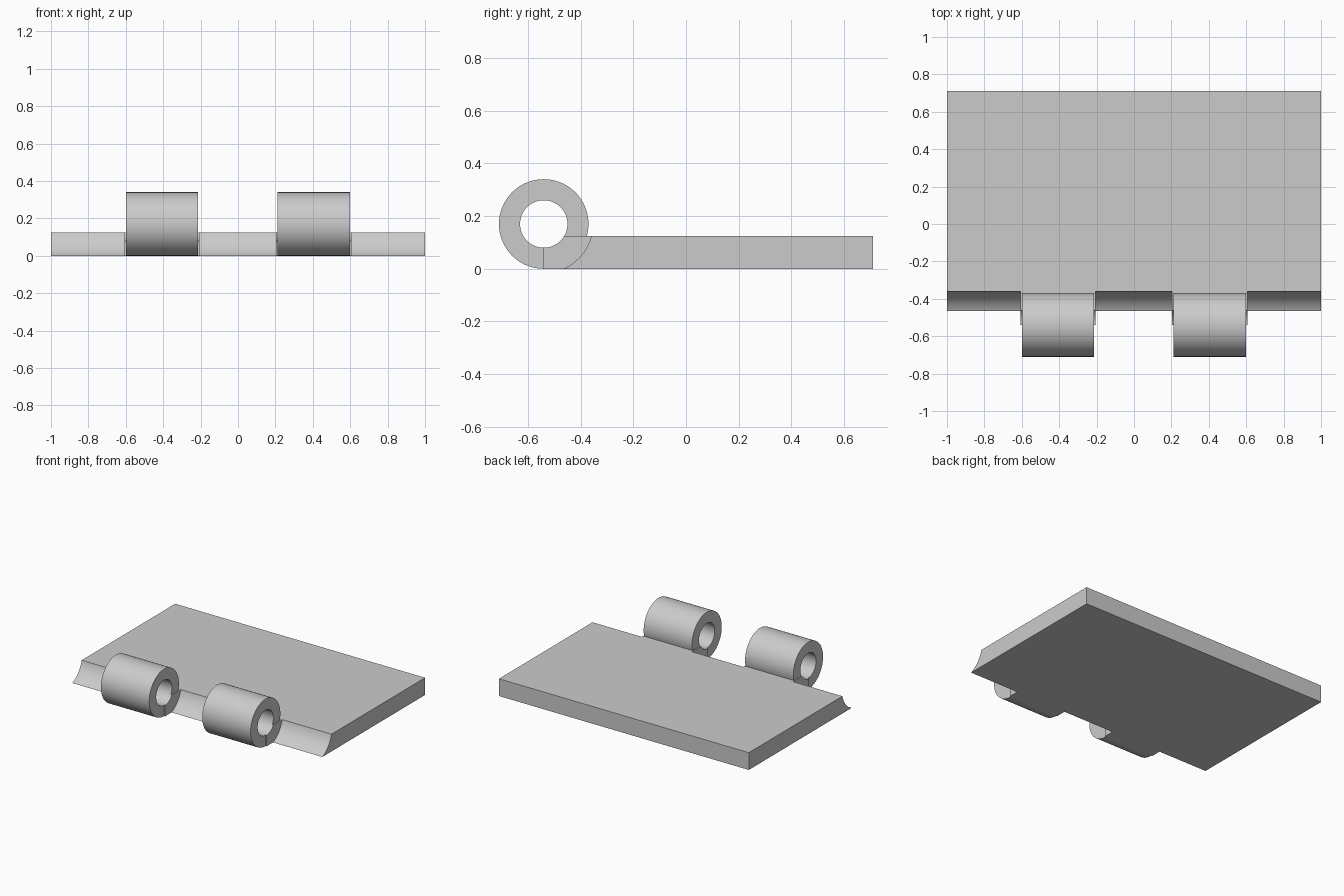
import bpy
import bmesh
import math
from mathutils import Matrix

if "Cube" in bpy.data.objects:
    bpy.data.objects.remove(bpy.data.objects["Cube"])

# Shared dimensions
PIN_Y, PIN_Z = -0.54, 0.17
R_OUT, R_IN, R_CLEAR = 0.17, 0.09, 0.186
THICK, BACK = 0.125, 0.71
ARMS = [(-0.608, -0.206), (0.203, 0.606)]
GAP = 0.008

steel = bpy.data.materials.new("grey_steel")
steel.use_nodes = True
steel.diffuse_color = (0.6, 0.6, 0.6, 1)
steel.node_tree.nodes["Principled BSDF"].inputs["Base Color"].default_value = (0.6, 0.6, 0.6, 1)


def prism(name, profile, x0, x1):
    """Extrude a closed (y, z) outline along x."""
    bm = bmesh.new()
    rings = [[bm.verts.new((x, y, z)) for y, z in profile] for x in (x0, x1)]
    for ring in rings:
        bm.faces.new(ring)
    n = len(profile)
    for i in range(n):
        j = (i + 1) % n
        bm.faces.new((rings[0][i], rings[0][j], rings[1][j], rings[1][i]))
    bmesh.ops.recalc_face_normals(bm, faces=bm.faces)
    mesh = bpy.data.meshes.new(name)
    bm.to_mesh(mesh)
    bm.free()
    obj = bpy.data.objects.new(name, mesh)
    bpy.context.collection.objects.link(obj)
    mesh.materials.append(steel)
    return obj


def arc(radius, start, end, steps):
    """Points around the pin axis, angles in degrees from the +y direction."""
    angles = [math.radians(start + (end - start) * i / steps) for i in range(steps + 1)]
    return [(PIN_Y + radius * math.cos(a), PIN_Z + radius * math.sin(a)) for a in angles]


def activate(obj):
    bpy.ops.object.select_all(action="DESELECT")
    obj.select_set(True)
    bpy.context.view_layer.objects.active = obj


def smooth(obj):
    activate(obj)
    bpy.ops.object.shade_smooth_by_angle(angle=math.radians(30))


def cut(obj, cutter):
    cutter.hide_render = True
    mod = obj.modifiers.new("cut", "BOOLEAN")
    mod.operation = "DIFFERENCE"
    mod.solver = "EXACT"
    mod.object = cutter
    activate(obj)
    bpy.ops.object.modifier_apply(modifier=mod.name)
    bpy.data.objects.remove(cutter)


# Leaf plate, reaching forward to below the pin axis
leaf = prism("hinge_leaf", [(PIN_Y, 0), (BACK, 0), (BACK, THICK), (PIN_Y, THICK)], -1, 1)

# Concave clearances between the arms, then the pin hole through the arms
edges = [-1.1] + [x for arm in ARMS for x in arm] + [1.1]
for x0, x1 in zip(edges[::2], edges[1::2]):
    cut(leaf, prism("clearance_cutter", arc(R_CLEAR, 0, 360, 96)[:-1], x0, x1))
cut(leaf, prism("pin_cutter", arc(R_IN, 0, 360, 72)[:-1], -1.1, 1.1))
smooth(leaf)

# Rolled knuckles, curling from the arm around the pin and back to it
curl = arc(R_OUT, -30, 270, 60) + arc(R_IN, 270, -30, 60)
for side, (x0, x1) in zip(("right", "left"), ARMS):
    smooth(prism("knuckle_" + side, curl, x0 + GAP, x1 - GAP))
